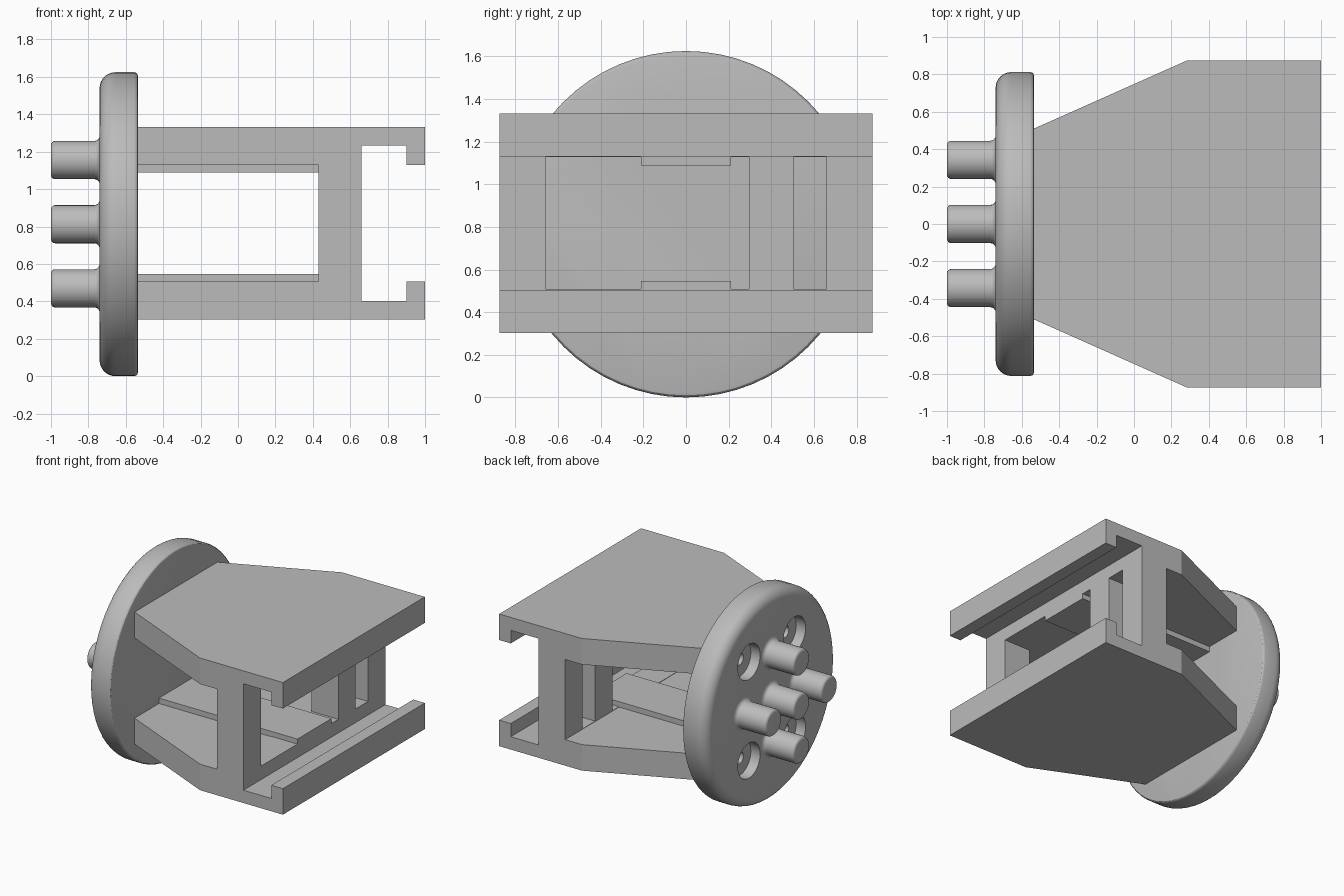
import bpy, bmesh, math
from mathutils import Matrix, Vector

if "Cube" in bpy.data.objects:
    bpy.data.objects.remove(bpy.data.objects["Cube"], do_unlink=True)

grey = bpy.data.materials.new("plain grey")
grey.use_nodes = True
grey.diffuse_color = (0.5, 0.5, 0.5, 1)
grey.node_tree.nodes["Principled BSDF"].inputs["Base Color"].default_value = (0.5, 0.5, 0.5, 1)

MID = 0.8125          # height of the main axis
BACK = -0.535         # rear face of the disc, where the frame starts
FACE = -0.74          # outer face of the disc
WALL = (0.43, 0.66)   # upright wall


def finish(name, bm):
    bmesh.ops.recalc_face_normals(bm, faces=bm.faces)
    mesh = bpy.data.meshes.new(name)
    bm.to_mesh(mesh)
    bm.free()
    mesh.materials.append(grey)
    obj = bpy.data.objects.new(name, mesh)
    bpy.context.collection.objects.link(obj)
    return obj


def box(name, xs, ys, zs):
    bm = bmesh.new()
    bmesh.ops.create_cube(bm, size=1)
    for v in bm.verts:
        v.co = [(a + b) / 2 + c * (b - a) for (a, b), c in zip((xs, ys, zs), v.co)]
    return finish(name, bm)


def prism(name, outline, z0, z1):
    bm = bmesh.new()
    face = bm.faces.new([bm.verts.new((x, y, z0)) for x, y in outline])
    top = bmesh.ops.extrude_face_region(bm, geom=[face])["geom"]
    bmesh.ops.translate(bm, vec=(0, 0, z1 - z0),
                        verts=[v for v in top if isinstance(v, bmesh.types.BMVert)])
    return finish(name, bm)


def arc(x, r, radius, start, end, steps=6):
    """Points of a fillet in an (x, radius) profile."""
    angles = [math.radians(start + (end - start) * i / steps) for i in range(steps + 1)]
    return [(x + radius * math.cos(a), r + radius * math.sin(a)) for a in angles]


def lathe(name, profile, y=0, z=0, sides=48):
    """Turn an (x, radius) profile about an axis along x; ends are capped."""
    bm = bmesh.new()
    rings = []
    for x, r in profile:
        rings.append([bm.verts.new((x, y + r * math.sin(math.tau * i / sides),
                                    MID + z + r * math.cos(math.tau * i / sides)))
                      for i in range(sides)])
    for a, b in zip(rings, rings[1:]):
        for i in range(sides):
            j = (i + 1) % sides
            bm.faces.new((a[i], a[j], b[j], b[i]))
    bm.faces.new(rings[0])
    bm.faces.new(rings[-1])
    return finish(name, bm)


def cut(obj, cutter):
    cutter.hide_render = True
    mod = obj.modifiers.new("cut", 'BOOLEAN')
    mod.operation = 'DIFFERENCE'
    mod.solver = 'EXACT'
    mod.object = cutter
    bpy.context.view_layer.objects.active = obj
    bpy.ops.object.modifier_apply(modifier=mod.name)
    bpy.data.objects.remove(cutter, do_unlink=True)


def smooth(obj):
    bpy.ops.object.select_all(action='DESELECT')
    obj.select_set(True)
    bpy.context.view_layer.objects.active = obj
    bpy.ops.object.shade_smooth_by_angle(angle=math.radians(30))


# Frame: a tapered block, hollowed to leave two plates and an upright wall
half = [(BACK, 0.51), (0.285, 0.875), (1, 0.875)]
frame = prism("frame", half + [(x, -y) for x, y in reversed(half)], 0.302, 1.333)
gap = (0.505, 1.13)
cut(frame, box("side_gap", (-0.7, WALL[0]), (-1, 1), gap))
cut(frame, box("channel", (WALL[1], 0.9), (-1, 1), (0.402, 1.232)))
cut(frame, box("channel_mouth", (0.8, 1.2), (-1, 1), gap))
for ys in ((-0.66, 0.295), (0.505, 0.66)):
    cut(frame, box("window", (0.4, 0.7), ys, (0.508, 1.127)))

# Flat rails along the inner faces of both plates
box("lower_rail", (BACK, WALL[1]), (-0.21, 0.21), (0.5, 0.547))
box("upper_rail", (BACK, WALL[1]), (-0.21, 0.21), (1.088, 1.135))

# Round end disc with a large outer fillet and a small rear one
big, small = 0.085, 0.02
disc = lathe("end_disc",
             arc(FACE + big, MID - big, big, 180, 90, 8)
             + arc(BACK - small, MID - small, small, 90, 0, 3), sides=64)

# Counterbored screw holes
for y in (-0.28, 0.28):
    for z in (-0.385, 0.385):
        cut(disc, lathe("counterbore", [(-0.9, 0.137), (FACE + 0.08, 0.137)], y, z, 32))
        cut(disc, lathe("screw_hole", [(-0.9, 0.045), (-0.5, 0.045)], y, z, 20))
smooth(disc)

# Five pegs in a cross, each with a rounded tip and a flared foot
tip, foot, radius = 0.022, 0.028, 0.102
peg_profile = (arc(-1 + tip, radius - tip, tip, 180, 90, 4)
               + arc(FACE - foot, radius + foot, foot, 270, 360, 4))
spread = 0.343
for name, y, z in (("centre_peg", 0, 0), ("top_peg", 0, spread), ("bottom_peg", 0, -spread),
                   ("left_peg", spread, 0), ("right_peg", -spread, 0)):
    smooth(lathe(name, peg_profile, y, z, 32))
